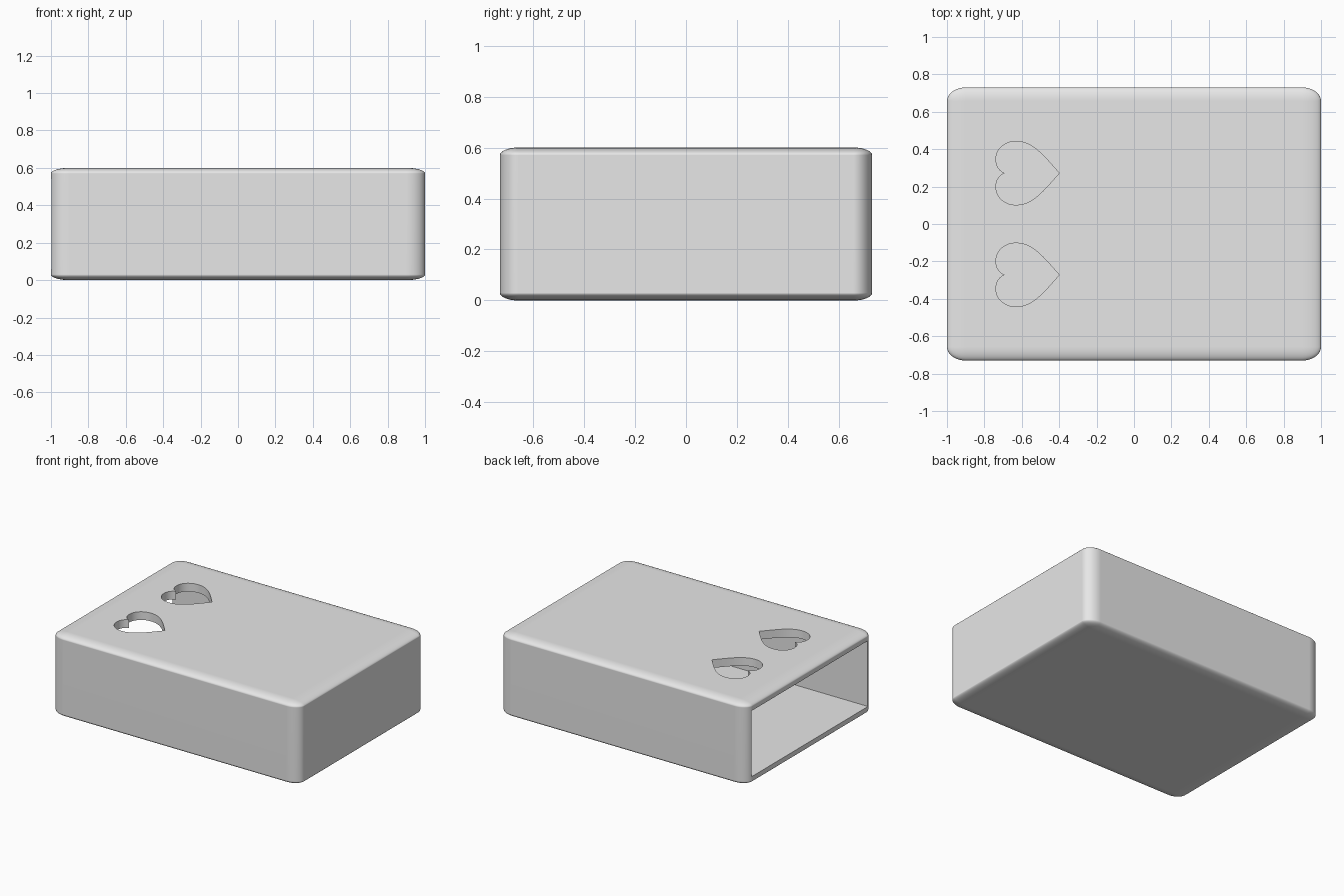
import bpy
import bmesh
from mathutils import Matrix, Vector
from mathutils.geometry import interpolate_bezier

default = bpy.data.objects.get("Cube")
if default:
    bpy.data.objects.remove(default, do_unlink=True)

HALF = Vector((1.0, 0.73, 0.3))   # half size of the case
WALL = 0.06

grey = bpy.data.materials.new("plain grey")
grey.use_nodes = True
grey.diffuse_color = (0.8, 0.8, 0.8, 1)
grey.node_tree.nodes["Principled BSDF"].inputs["Base Color"].default_value = (0.8, 0.8, 0.8, 1)


def make_object(name, bm):
    bmesh.ops.recalc_face_normals(bm, faces=bm.faces)
    mesh = bpy.data.meshes.new(name)
    bm.to_mesh(mesh)
    bm.free()
    mesh.materials.append(grey)
    obj = bpy.data.objects.new(name, mesh)
    bpy.context.collection.objects.link(obj)
    return obj


def box(name, low, high, bevel=0.0):
    """Box between two corners; the bevel stretches with the box."""
    low, high = Vector(low), Vector(high)
    bm = bmesh.new()
    bmesh.ops.create_cube(bm, size=2)
    if bevel:
        bmesh.ops.bevel(bm, geom=bm.edges[:], offset=bevel, segments=8,
                        profile=0.5, affect='EDGES')
    bmesh.ops.scale(bm, vec=(high - low) / 2, verts=bm.verts)
    bmesh.ops.translate(bm, vec=(high + low) / 2, verts=bm.verts)
    return make_object(name, bm)


def heart(name, y):
    """Heart prism pointing to +x, passing through the top wall only."""
    # Each row: start, its handle, next handle, end
    curves = [
        ((-0.69, 0), (-0.72, 0.012), (-0.738, 0.035), (-0.738, 0.075)),
        ((-0.738, 0.075), (-0.738, 0.13), (-0.69, 0.17), (-0.63, 0.17)),
        ((-0.63, 0.17), (-0.54, 0.17), (-0.48, 0.09), (-0.40, 0)),
    ]
    half = []
    for curve in curves:
        half += interpolate_bezier(*[Vector((*p, 0)) for p in curve], 14)[:-1]
    tip = Vector((-0.40, 0, 0))
    outline = half + [tip] + [Vector((p.x, -p.y, 0)) for p in reversed(half[1:])]
    bm = bmesh.new()
    face = bm.faces.new([bm.verts.new((p.x, p.y + y, HALF.z)) for p in outline])
    top = bmesh.ops.extrude_face_region(bm, geom=[face])["geom"]
    bmesh.ops.translate(bm, vec=(0, 0, 0.5),
                        verts=[v for v in top if isinstance(v, bmesh.types.BMVert)])
    return make_object(name, bm)


def cut(target, cutter):
    cutter.hide_render = True
    mod = target.modifiers.new("cut", 'BOOLEAN')
    mod.operation = 'DIFFERENCE'
    mod.solver = 'EXACT'
    mod.object = cutter
    bpy.context.view_layer.objects.active = target
    bpy.ops.object.modifier_apply(modifier=mod.name)
    bpy.data.objects.remove(cutter, do_unlink=True)


# Rounded outer case, standing on the ground
case = box("sleeve_case", (-HALF.x, -HALF.y, 0), (HALF.x, HALF.y, 2 * HALF.z), bevel=0.1)

# Hollow, open at the -x end
cut(case, box("hollow_cutter",
              (-HALF.x - 0.2, -HALF.y + WALL, WALL),
              (HALF.x - WALL, HALF.y - WALL, 2 * HALF.z - WALL)))

# Two heart windows in the top wall
for side in (-1, 1):
    cut(case, heart("heart_cutter", side * 0.272))

# Smooth rounding with crisp cut edges and flat walls
bpy.ops.object.select_all(action='DESELECT')
case.select_set(True)
bpy.context.view_layer.objects.active = case
bpy.ops.object.shade_smooth_by_angle(angle=0.6)
normals = case.modifiers.new("flat_walls", 'WEIGHTED_NORMAL')
normals.keep_sharp = True
